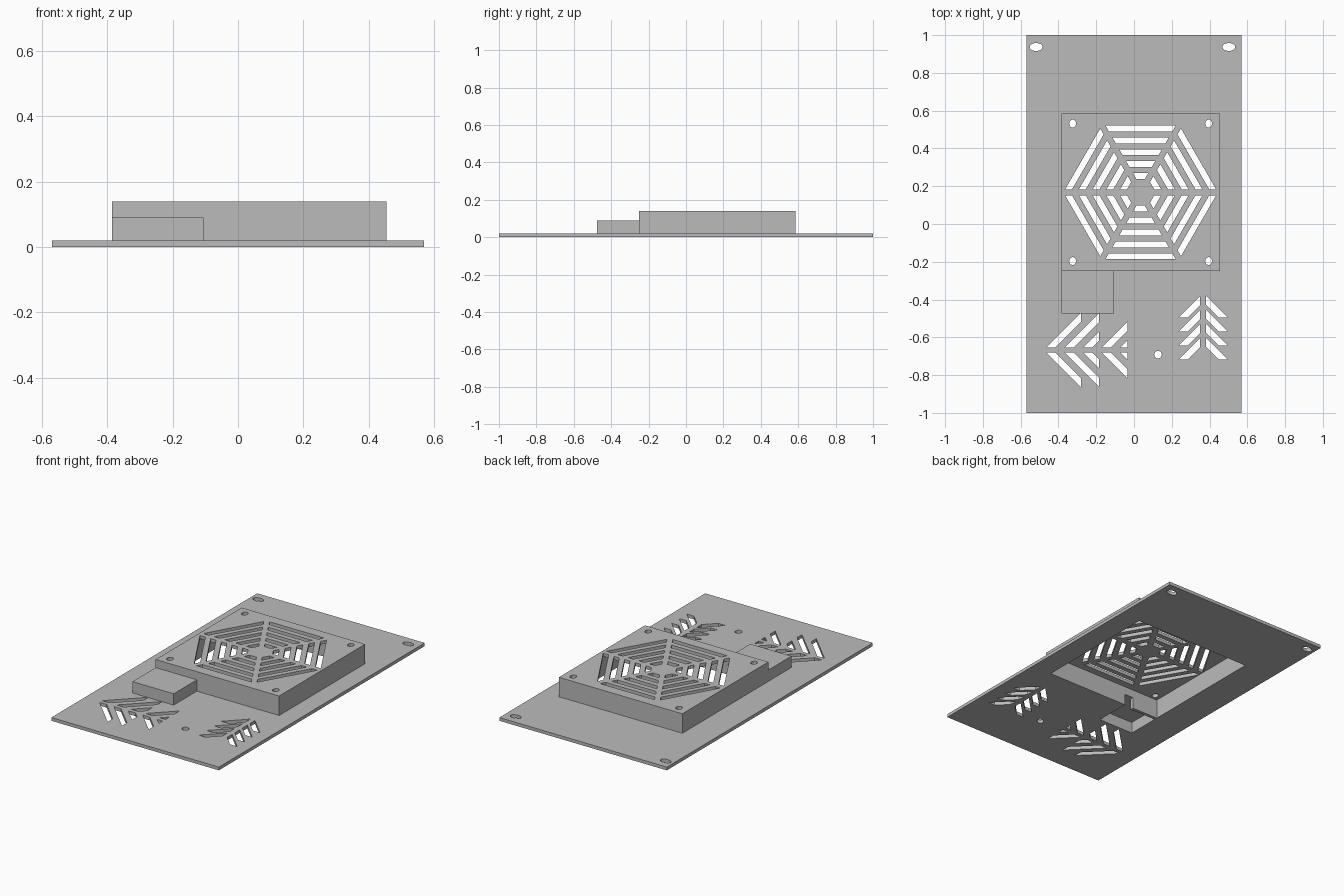
import bpy, bmesh, math
from mathutils import Matrix

cube = bpy.data.objects.get("Cube")
if cube:
    bpy.data.objects.remove(cube, do_unlink=True)

grey = bpy.data.materials.new("light_grey")
grey.use_nodes = True
COLOUR = (0.5, 0.5, 0.5, 1)
grey.diffuse_color = COLOUR
grey.node_tree.nodes["Principled BSDF"].inputs["Base Color"].default_value = COLOUR


def rect(x0, x1, y0, y1):
    return [(x0, y0), (x1, y0), (x1, y1), (x0, y1)]


def ellipse(cx, cy, rx, ry, n=24):
    return [(cx + rx * math.cos(math.tau * i / n),
             cy + ry * math.sin(math.tau * i / n)) for i in range(n)]


def panel(name, outline, holes, z0, z1):
    """Flat sheet with through holes, filled from a 2D curve."""
    curve = bpy.data.curves.new(name, 'CURVE')
    curve.dimensions = '2D'
    curve.fill_mode = 'BOTH'
    curve.extrude = (z1 - z0) / 2
    for loop in [outline] + holes:
        loop = list(dict.fromkeys(loop))
        spline = curve.splines.new('POLY')
        spline.points.add(len(loop) - 1)
        for point, (x, y) in zip(spline.points, loop):
            point.co = (x, y, 0, 1)
        spline.use_cyclic_u = True
    helper = bpy.data.objects.new(name + "_curve", curve)
    bpy.context.collection.objects.link(helper)
    graph = bpy.context.evaluated_depsgraph_get()
    mesh = bpy.data.meshes.new_from_object(helper.evaluated_get(graph))
    bpy.data.objects.remove(helper, do_unlink=True)
    bpy.data.curves.remove(curve)

    bm = bmesh.new()
    bm.from_mesh(mesh)
    bmesh.ops.remove_doubles(bm, verts=bm.verts, dist=0.0001)
    bmesh.ops.recalc_face_normals(bm, faces=bm.faces)
    bm.transform(Matrix.Translation((0, 0, (z0 + z1) / 2)))
    for face in bm.faces:
        face.smooth = False
        face.material_index = 0
    bm.to_mesh(mesh)
    bm.free()
    mesh.materials.clear()
    mesh.materials.append(grey)
    mesh.name = name
    obj = bpy.data.objects.new(name, mesh)
    bpy.context.collection.objects.link(obj)
    return obj


# Main dimensions
SHEET, LID_TOP, FAN_TOP, WALL = 0.02, 0.09, 0.14, 0.02
FX0, FX1, FY0, FY1 = -0.385, 0.455, -0.25, 0.585    # fan housing
SX1, SY0 = -0.105, -0.475                           # small side box
NX0, NX1 = -0.185, SX1 - WALL                       # cable passage
CX, CY = (FX0 + FX1) / 2, (FY0 + FY1) / 2

# Combined opening: fan bay, cable passage and small bay
ix0, ix1, iy0, iy1 = FX0 + WALL, FX1 - WALL, FY0 + WALL, FY1 - WALL
opening = [(ix0, iy1), (ix0, iy0), (NX0, iy0), (NX0, FY0), (ix0, FY0),
           (ix0, SY0 + WALL), (NX1, SY0 + WALL), (NX1, iy0),
           (ix1, iy0), (ix1, iy1)]

# Sideways chevron vents
plate_holes = [opening]
for i, end in enumerate([-0.28, -0.185, -0.185, -0.035, -0.035]):
    x, w = -0.465 + 0.098 * i, 0.048
    shape = [(x, 0), (min(x + w, end), 0), (end, max(0, end - x - w)), (end, end - x)]
    for s in (1, -1):
        plate_holes.append([(px, -0.668 + s * (py + 0.013)) for px, py in shape])

# Upright chevron vents
for i in range(4):
    top, gap, out, drop, w = -0.381 - 0.074 * i, 0.016, 0.131, 0.115, 0.048
    shape = [(gap, top), (out, top - drop), (out - w, top - drop), (gap, top - w)]
    for s in (1, -1):
        plate_holes.append([(0.366 + s * px, py) for px, py in shape])

# Mounting slots and the small round hole
for x in (-0.518, 0.502):
    plate_holes.append(ellipse(x, 0.937, 0.034, 0.021))
plate_holes.append(ellipse(0.127, -0.692, 0.02, 0.02))

panel("base_plate", rect(-0.57, 0.57, -1, 1), plate_holes, 0, SHEET)

# Housing walls: lower part shared by both boxes, upper part for the fan only
both_boxes = [(FX0, FY1), (FX0, SY0), (SX1, SY0), (SX1, FY0), (FX1, FY0), (FX1, FY1)]
panel("lower_housing_walls", both_boxes, [opening], SHEET, LID_TOP - SHEET)
panel("upper_fan_walls", rect(FX0, FX1, FY0, FY1), [rect(ix0, ix1, iy0, iy1)],
      LID_TOP - SHEET, FAN_TOP - SHEET)
panel("side_box_lid", rect(FX0, SX1, SY0, FY0), [], LID_TOP - SHEET, LID_TOP)

# Hexagonal fan grille with six spokes and corner screw holes
grille_holes = [ellipse(CX + sx * 0.36, CY + sy * 0.364, 0.018, 0.021)
                for sx in (-1, 1) for sy in (-1, 1)]
SPOKE, BAR = 0.016, 0.0315


def half_width(r):
    return r * math.tan(math.pi / 6) - SPOKE / math.cos(math.pi / 6)


for ring in range(5):
    outer = 0.354 - 2 * BAR * ring
    inner = outer - BAR
    a, b = half_width(outer), half_width(inner)
    for k in range(6):
        c, s = math.cos(math.pi * k / 3), math.sin(math.pi * k / 3)
        grille_holes.append([(CX + t * c - r * s, CY + t * s + r * c)
                             for t, r in ((-a, outer), (a, outer), (b, inner), (-b, inner))])
panel("fan_grille", rect(FX0, FX1, FY0, FY1), grille_holes, FAN_TOP - SHEET, FAN_TOP)
